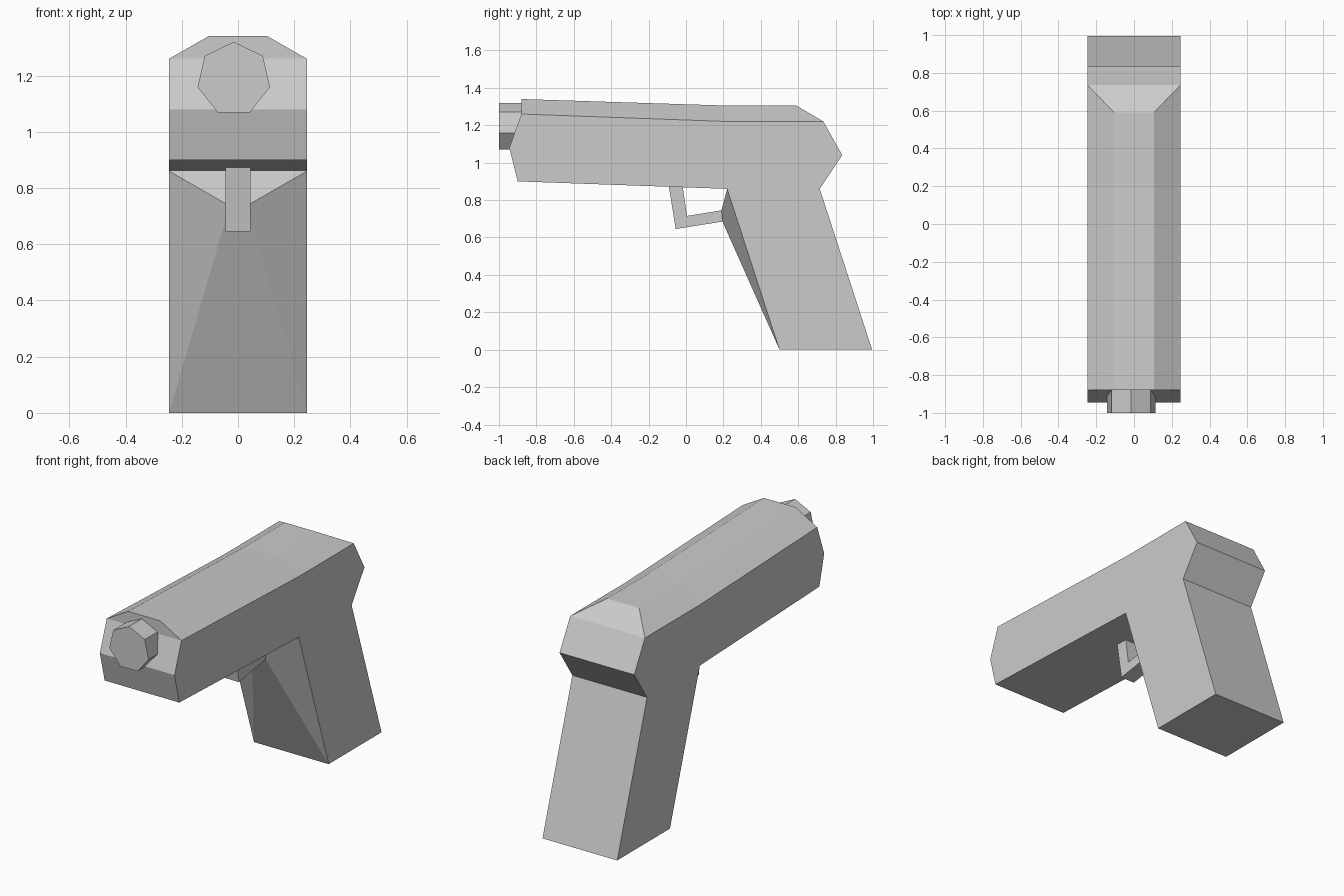
import bpy, bmesh, math

if "Cube" in bpy.data.objects:
    bpy.data.objects.remove(bpy.data.objects["Cube"])


def finish(name, bm):
    bmesh.ops.recalc_face_normals(bm, faces=bm.faces)
    me = bpy.data.meshes.new(name)
    bm.to_mesh(me)
    bm.free()
    ob = bpy.data.objects.new(name, me)
    bpy.context.collection.objects.link(ob)
    return ob


def symmetric_shell(name, points, ring, panels):
    """points (half width, y, z): ring is bridged across x, panels close both sides"""
    bm = bmesh.new()
    left = [bm.verts.new((-w, y, z)) for w, y, z in points]
    right = [bm.verts.new((w, y, z)) for w, y, z in points]
    for a, b in zip(ring, ring[1:] + ring[:1]):
        bm.faces.new((left[a], left[b], right[b], right[a]))
    for panel in panels:
        for side in (left, right):
            bm.faces.new([side[i] for i in panel])
    return finish(name, bm)


W, RIDGE, RIB = 0.245, 0.105, 0.045

# Slide and grip: one shell with chamfered top and pointed grip front
body = [
    (W, -0.88, 1.26), (W, -0.945, 1.08), (W, -0.90, 0.90), (W, 0.22, 0.86),
    (RIB, 0.19, 0.745), (RIB, 0.195, 0.685),
    (W, 0.50, 0), (W, 0.995, 0), (W, 0.715, 0.86), (W, 0.835, 1.04), (W, 0.735, 1.22),
    (RIDGE, 0.59, 1.305), (RIDGE, 0.22, 1.305), (RIDGE, -0.88, 1.34),
    (W, 0.22, 1.22),
]
symmetric_shell("slide_and_grip", body, list(range(14)), [
    (0, 1, 2, 3, 6, 7, 8, 9, 10, 14),   # flat side
    (3, 4, 5, 6),                       # grip front
    (10, 14, 12, 11), (14, 0, 13, 12),  # top chamfer
])

# Trigger guard: bent strip from the underside to the grip front
guard = [(-0.092, 0.875), (-0.055, 0.645), (0.195, 0.685),
         (0.19, 0.745), (0.005, 0.715), (-0.018, 0.875)]
symmetric_shell("trigger_guard", [(RIB, y, z) for y, z in guard],
                list(range(6)), [(0, 1, 4, 5), (1, 2, 3, 4)])

# Barrel: seven-sided stub, slightly off centre
bm = bmesh.new()
rings = []
for y in (-1.0, -0.85):
    rings.append([bm.verts.new((-0.015 + 0.132 * math.sin(i * math.tau / 7), y,
                                1.188 + 0.132 * math.cos(i * math.tau / 7)))
                  for i in range(7)])
    bm.faces.new(rings[-1])
for i in range(7):
    j = (i + 1) % 7
    bm.faces.new((rings[0][i], rings[0][j], rings[1][j], rings[1][i]))
finish("barrel", bm)
